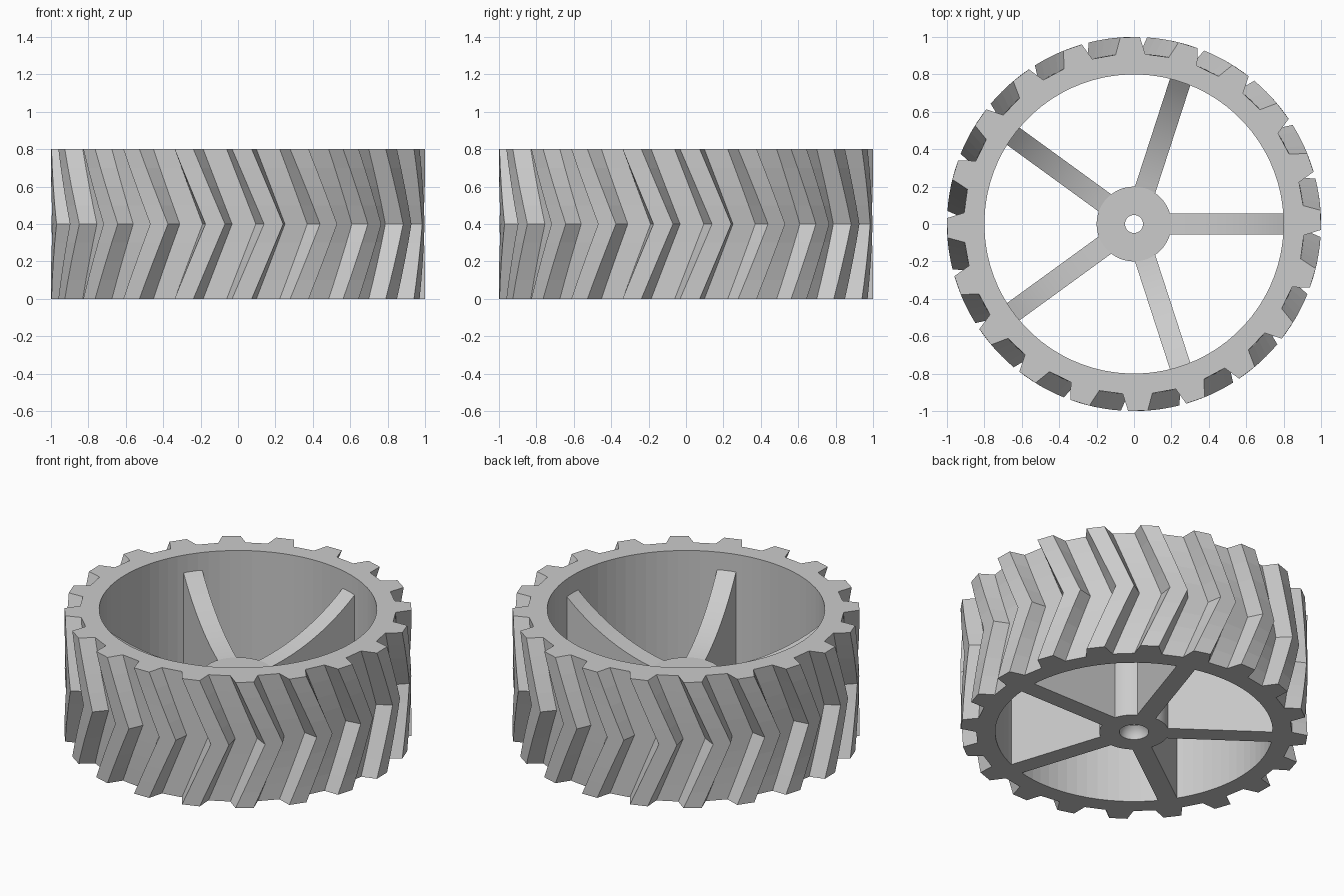
import bpy, bmesh
from math import sin, cos, radians, sqrt, pi

cube = bpy.data.objects.get("Cube")
if cube:
    bpy.data.objects.remove(cube, do_unlink=True)

HEIGHT, MID = 0.8, 0.4
INNER, FLOOR, OUTER = 0.8, 0.91, 1.0
TEETH, SPOKES = 20, 5

grey = bpy.data.materials.new("plain_grey")
grey.use_nodes = True
colour = (0.6, 0.6, 0.6, 1)
grey.diffuse_color = colour
grey.node_tree.nodes["Principled BSDF"].inputs["Base Color"].default_value = colour


def finish(bm, name):
    bmesh.ops.recalc_face_normals(bm, faces=bm.faces)
    mesh = bpy.data.meshes.new(name)
    bm.to_mesh(mesh)
    bm.free()
    mesh.materials.append(grey)
    obj = bpy.data.objects.new(name, mesh)
    bpy.context.collection.objects.link(obj)
    return obj


def loop(bm, points, z):
    return [bm.verts.new((r * cos(a), r * sin(a), z)) for r, a in points]


def bridge(bm, a, b):
    n = len(a)
    for i in range(n):
        j = (i + 1) % n
        bm.faces.new((a[i], a[j], b[j], b[i]))


def tread_outline(shift):
    # Trapezoid teeth: root, crown, crown, root
    tooth = [(FLOOR, -5), (OUTER, -3), (OUTER, 3), (FLOOR, 5)]
    return [(r, radians(k * 360 / TEETH + shift + a))
            for k in range(TEETH) for r, a in tooth]


# Tyre ring with chevron tread, twisted one way and then back
bm = bmesh.new()
slices = 8
rings = []
for s in range(slices + 1):
    z = HEIGHT * s / slices
    shift = 11 - 9.8 * abs(z - MID) / MID
    rings.append(loop(bm, tread_outline(shift), z))
count = TEETH * 4
circle = [(INNER, 2 * pi * (i - 1.5) / count) for i in range(count)]
rings += [loop(bm, circle, HEIGHT), loop(bm, circle, 0)]
for a, b in zip(rings, rings[1:] + rings[:1]):
    bridge(bm, a, b)
finish(bm, "tread_ring")

# Hub with a through bore and a rounded pocket underneath
pocket = 0.085
profile = [(0.2, 0), (0.2, MID), (0.048, MID)]
profile += [(pocket * cos(t), pocket * sin(t)) for t in (0.97, 0.73, 0.49, 0.24, 0)]
bm = bmesh.new()
sides = 48
rings = [loop(bm, [(r, 2 * pi * i / sides) for i in range(sides)], z) for r, z in profile]
for a, b in zip(rings, rings[1:] + rings[:1]):
    bridge(bm, a, b)
hub = finish(bm, "hub")

# Spokes whose top edge sweeps up in an arc from hub to rim
ARC, HALF = 1.2, 0.057
start, end, steps = 0.18, 0.805, 12
side = [(start, 0), (end, 0)]
for i in range(steps + 1):
    r = end + (start - end) * i / steps
    side.append((r, 0.383 + ARC - sqrt(ARC * ARC - r * r)))
for k in range(SPOKES):
    bm = bmesh.new()
    left = [bm.verts.new((r, HALF, z)) for r, z in side]
    right = [bm.verts.new((r, -HALF, z)) for r, z in side]
    bm.faces.new(left)
    bm.faces.new(right)
    bridge(bm, left, right)
    spoke = finish(bm, f"spoke_{k + 1}")
    spoke.rotation_euler.z = 2 * pi * k / SPOKES

# Smooth the round hub and the spoke arcs, keeping corners sharp
bpy.ops.object.select_all(action="DESELECT")
for obj in bpy.context.collection.objects:
    if obj.name == "hub" or obj.name.startswith("spoke"):
        obj.select_set(True)
        bpy.context.view_layer.objects.active = obj
bpy.ops.object.shade_smooth_by_angle(angle=radians(30))
